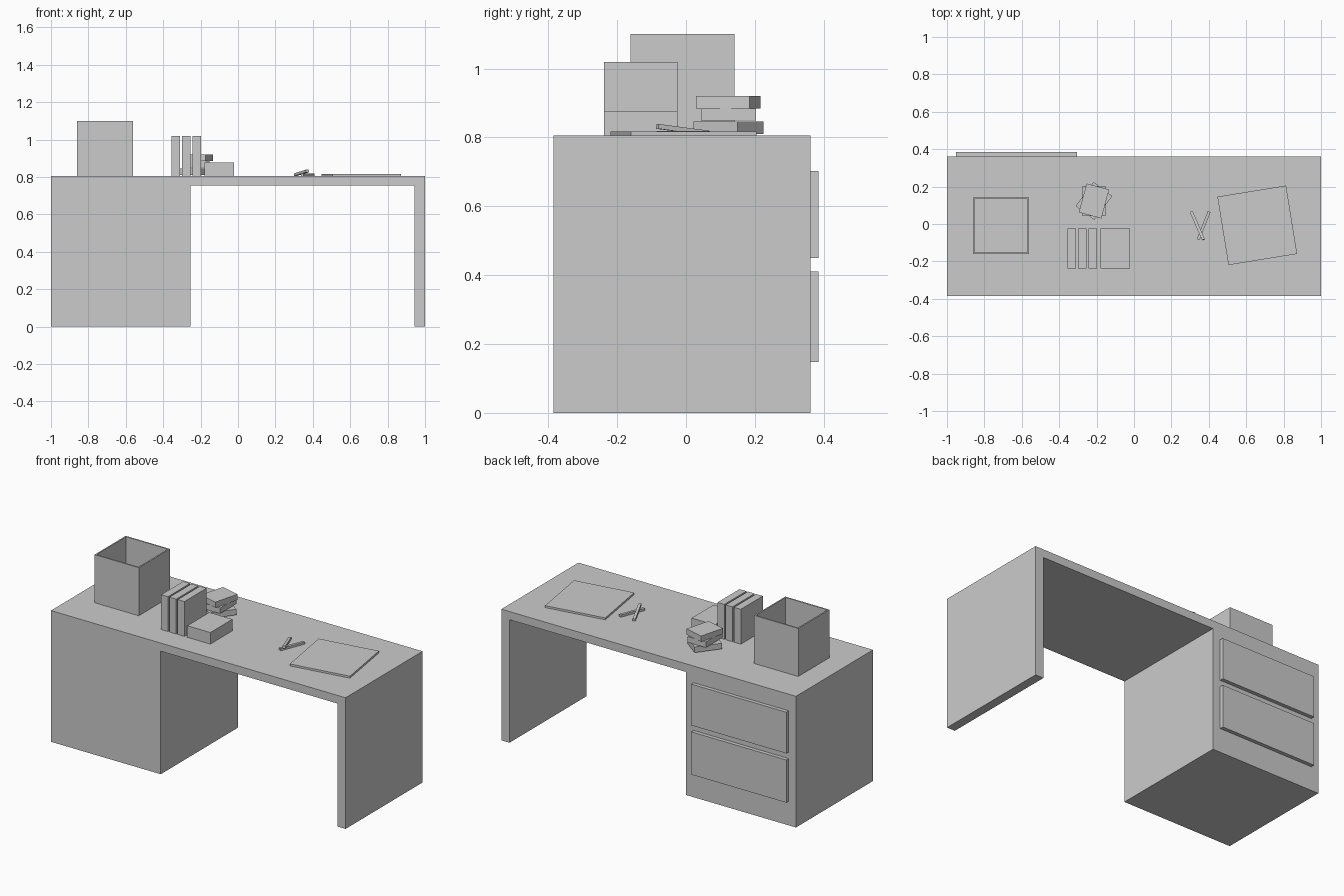
import bpy, bmesh, math
from mathutils import Vector, Matrix

if "Cube" in bpy.data.objects:
    bpy.data.objects.remove(bpy.data.objects["Cube"])


def finish(name, bm, matrix=Matrix()):
    bmesh.ops.recalc_face_normals(bm, faces=bm.faces)
    mesh = bpy.data.meshes.new(name)
    bm.to_mesh(mesh)
    bm.free()
    obj = bpy.data.objects.new(name, mesh)
    obj.matrix_world = matrix
    bpy.context.collection.objects.link(obj)
    return obj


def box(name, center, size, rotation=Matrix()):
    bm = bmesh.new()
    bmesh.ops.create_cube(bm, size=1)
    bmesh.ops.scale(bm, vec=size, verts=bm.verts)
    return finish(name, bm, Matrix.Translation(center) @ rotation)


def span(name, x, y, z):
    lo, hi = Vector((x[0], y[0], z[0])), Vector((x[1], y[1], z[1]))
    return box(name, (lo + hi) / 2, hi - lo)


def turn(degrees):
    return Matrix.Rotation(math.radians(degrees), 4, 'Z')


TOP = 0.805

# Desk body: cabinet, top and side panel as one extruded profile
profile = [(-1, 0), (-0.255, 0), (-0.255, 0.755), (0.945, 0.755),
           (0.945, 0), (1, 0), (1, TOP), (-1, TOP)]
bm = bmesh.new()
face = bm.faces.new([bm.verts.new((x, -0.385, z)) for x, z in profile])
extruded = bmesh.ops.extrude_face_region(bm, geom=[face], use_keep_orig=True)
bmesh.ops.translate(bm, vec=(0, 0.747, 0),
                    verts=[g for g in extruded["geom"] if isinstance(g, bmesh.types.BMVert)])
finish("desk_body", bm)

# Drawer fronts
for name, z in (("lower_drawer", (0.148, 0.41)), ("upper_drawer", (0.45, 0.703))):
    span(name, (-0.951, -0.305), (0.355, 0.385), z)

# Open bin: inset the top face and push it down
bm = bmesh.new()
bmesh.ops.create_cube(bm, size=1)
bmesh.ops.scale(bm, vec=(0.3, 0.302, 0.295), verts=bm.verts)
bm.faces.ensure_lookup_table()
lid = max(bm.faces, key=lambda f: f.calc_center_median().z)
bmesh.ops.inset_region(bm, faces=[lid], thickness=0.012)
floor = bmesh.ops.extrude_discrete_faces(bm, faces=[lid])["faces"][0]
bmesh.ops.translate(bm, vec=(0, 0, -0.28), verts=floor.verts)
finish("open_bin", bm, Matrix.Translation((-0.711, -0.010, TOP + 0.1475)))

# Upright books and one lying flat
for i in range(3):
    x = -0.355 + i * 0.056
    span(f"upright_book_{i + 1}", (x, x + 0.046), (-0.238, -0.024), (TOP, 1.019))
span("lying_book", (-0.178, -0.021), (-0.238, -0.024), (TOP, 0.876))

# Twisted stack of small books
for i, (angle, z) in enumerate(((-37, 0.828), (0, 0.867), (-15, 0.902))):
    box(f"stacked_book_{i + 1}", (-0.214, 0.123, z), (0.125, 0.16, 0.035), turn(angle))

# Paper pad
box("paper_pad", (0.659, -0.007, 0.811), (0.372, 0.37, 0.012), turn(9.2))

# Crossed pens, one leaning on the other
for name, a, b in (("flat_pen", (0.402, 0.066, 0.812), (0.343, -0.083, 0.812)),
                   ("leaning_pen", (0.306, 0.066, 0.812), (0.371, -0.083, 0.832))):
    a, b = Vector(a), Vector(b)
    box(name, (a + b) / 2, (0.016, (b - a).length, 0.014),
        (b - a).to_track_quat('Y', 'Z').to_matrix().to_4x4())
